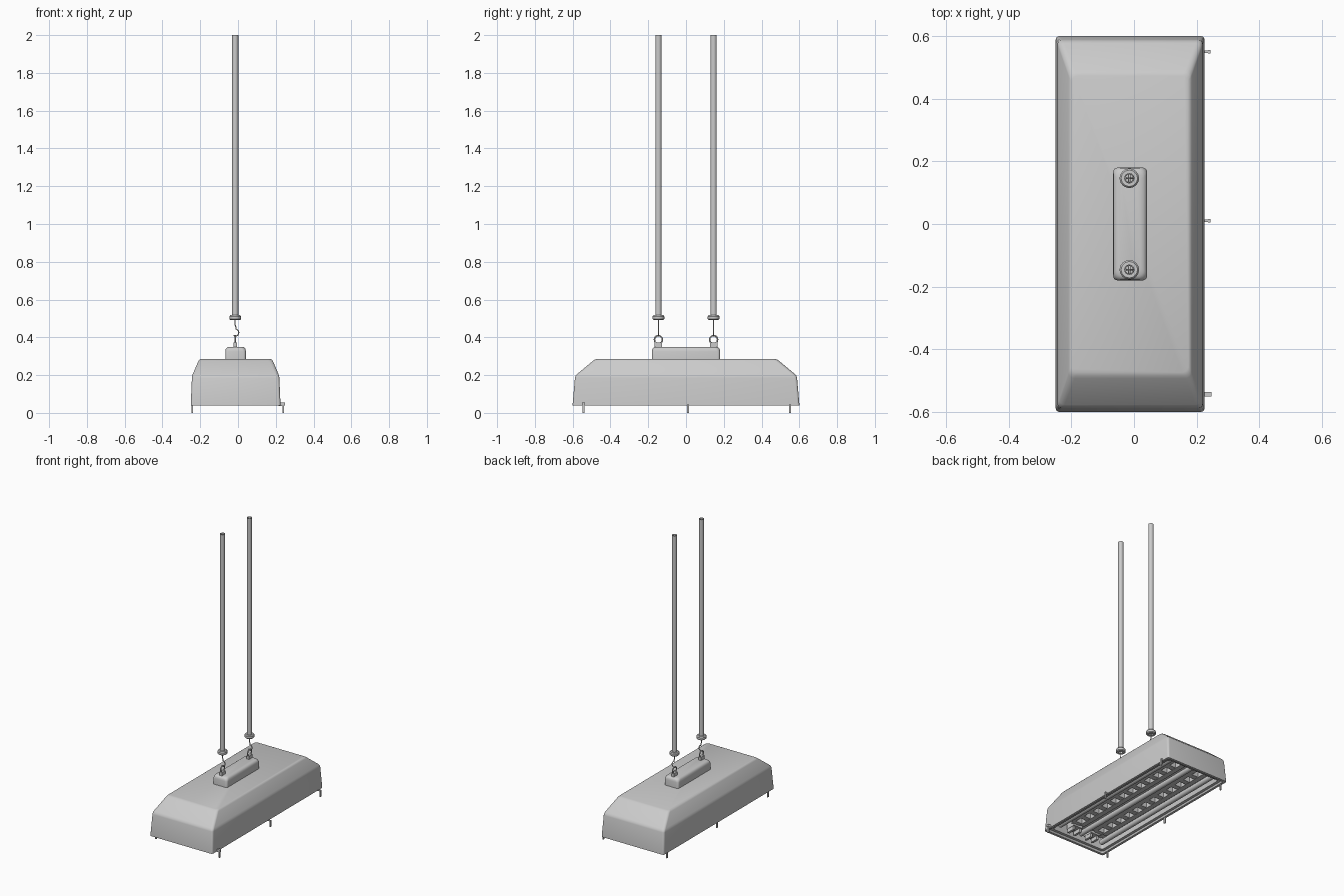
import bpy, bmesh, math
from mathutils import Vector

if "Cube" in bpy.data.objects:
    bpy.data.objects.remove(bpy.data.objects["Cube"])

CX = -0.0125  # centre line of the lamp


def finish(name, bm, angle=35):
    bmesh.ops.recalc_face_normals(bm, faces=bm.faces[:])
    me = bpy.data.meshes.new(name)
    bm.to_mesh(me)
    bm.free()
    ob = bpy.data.objects.new(name, me)
    bpy.context.collection.objects.link(ob)
    bpy.ops.object.select_all(action='DESELECT')
    ob.select_set(True)
    bpy.context.view_layer.objects.active = ob
    bpy.ops.object.shade_smooth_by_angle(angle=math.radians(angle))
    return ob


def rounded_loop(hx, hy, z, r, n=4):
    pts = []
    for k, (sx, sy) in enumerate([(1, 1), (-1, 1), (-1, -1), (1, -1)]):
        for i in range(n + 1):
            a = math.pi / 2 * (k + i / n)
            pts.append((CX + sx * (hx - r) + r * math.cos(a),
                        sy * (hy - r) + r * math.sin(a), z))
    return pts


def skin(bm, loops, closed=False):
    rows = [[bm.verts.new(p) for p in l] for l in loops]
    pairs = list(zip(rows, rows[1:]))
    if closed:
        pairs.append((rows[-1], rows[0]))
    for a, b in pairs:
        for i in range(len(a)):
            j = (i + 1) % len(a)
            bm.faces.new((a[i], a[j], b[j], b[i]))
    if not closed:
        bm.faces.new(rows[0])
        bm.faces.new(rows[-1])


def box(bm, x0, x1, y0, y1, z0, z1):
    v = bmesh.ops.create_cube(bm, size=1)['verts']
    for p in v:
        p.co = Vector(((x0 + x1) / 2 + p.co.x * (x1 - x0),
                       (y0 + y1) / 2 + p.co.y * (y1 - y0),
                       (z0 + z1) / 2 + p.co.z * (z1 - z0)))


def lathe(name, x, y, prof, n=24):
    # closed ring profile of (radius, z)
    bm = bmesh.new()
    loops = [[(x + r * math.cos(2 * math.pi * i / n), y + r * math.sin(2 * math.pi * i / n), z)
              for i in range(n)] for r, z in prof]
    skin(bm, loops, closed=True)
    return finish(name, bm)


def wire(name, pts, r, cyclic=False):
    cu = bpy.data.curves.new(name, 'CURVE')
    cu.dimensions = '3D'
    cu.bevel_depth = r
    cu.bevel_resolution = 2
    cu.use_fill_caps = True
    s = cu.splines.new('POLY')
    s.points.add(len(pts) - 1)
    for p, c in zip(s.points, pts):
        p.co = (*c, 1)
    s.use_cyclic_u = cyclic
    ob = bpy.data.objects.new(name, cu)
    bpy.context.collection.objects.link(ob)
    return ob


# housing: inner ceiling, inner wall, stepped rim, outer wall, sloped shoulders, top
bm = bmesh.new()
shell = [(.200, .560, .130, .015), (.200, .560, .052, .015), (.218, .578, .052, .015),
         (.222, .584, .040, .015), (.2375, .600, .040, .012), (.2375, .600, .046, .012),
         (.2315, .588, .185, .014), (.2305, .585, .195, .016), (.227, .577, .205, .018),
         (.197, .493, .275, .02), (.193, .484, .281, .02), (.186, .474, .285, .02)]
skin(bm, [rounded_loop(*s) for s in shell])
finish("housing", bm)

# ballast box on top
bm = bmesh.new()
skin(bm, [rounded_loop(.054, .180, .28, .014), rounded_loop(.054, .180, .325, .014)] +
     [rounded_loop(.054 - .02 * (1 - math.cos(a)), .18 - .02 * (1 - math.cos(a)),
                   .33 + .02 * math.sin(a), .022)
      for a in (0.3, 0.7, 1.1, math.pi / 2)])
finish("ballast_box", bm)

# louvre panels: two ladders of square openings
bm = bmesh.new()
N, Y0, Y1 = 12, -.46, .53
pitch = (Y1 - Y0) / N
for s in (-1, 1):
    c = CX + s * .09
    for e in (-1, 1):
        box(bm, c + e * .042 - .017, c + e * .042 + .017, Y0, Y1, .085, .125)
    for i in range(N + 1):
        y = Y0 + i * pitch
        box(bm, c - .03, c + .03, y - .018, y + .018, .087, .125)
finish("louvre_panels", bm)

# lamp tubes between the louvres
for k, x in enumerate((CX - .168, CX, CX + .168)):
    t = wire(f"lamp_tube_{k + 1}", [(x, -.53, .078), (x, .55, .078)], .018)
    t.data.bevel_resolution = 4

# sockets at the front end, plain bar at the back end
bm = bmesh.new()
for s in (-1, 1):
    c = CX + s * .07
    box(bm, c - .035, c + .035, -.54, -.47, .075, .13)
    for e in (-1, 1):
        box(bm, c + e * .025 - .008, c + e * .025 + .008, -.535, -.48, .05, .08)
box(bm, CX - .195, CX + .195, .535, .56, .07, .13)
finish("sockets", bm)

# latch pins under both long edges
bm = bmesh.new()
for y in (-.543, .01, .55):
    box(bm, -.245, -.237, y - .006, y + .006, 0, .044)
    box(bm, .236, .244, y - .006, y + .006, 0, .044)
    box(bm, .215, .244, y - .004, y + .004, .036, .044)
box(bm, .220, .248, -.550, -.536, .040, .056)
finish("latch_pins", bm)

# suspension: lug, ring, hook, collar and hollow rod on each side
X = -.015
for tag, y in (("front", -.146), ("back", .146)):
    bm = bmesh.new()
    s = 1 if y > 0 else -1
    box(bm, X - .010, X + .010, y - .020, y + .020, .345, .372)
    finish(f"{tag}_lug", bm)
    wire(f"{tag}_ring", [(X, y + .021 * math.cos(2 * math.pi * i / 24),
                          .388 + .021 * math.sin(2 * math.pi * i / 24)) for i in range(24)],
         .004, True)
    hook = [(X, y, .52), (X, y, .465), (X + .004, y, .452)]
    hook += [(X + .002 + .017 * math.cos(a), y, .425 + .019 * math.sin(a))
             for a in [math.radians(80 - 26 * i) for i in range(9)]]
    wire(f"{tag}_hook", hook, .003)
    lathe(f"{tag}_collar", X, y, [(.012, .492), (.026, .492), (.031, .497), (.031, .511),
                                  (.026, .517), (.012, .517)])
    lathe(f"{tag}_rod", X, y, [(.013, .51), (.0165, .51), (.0165, 2.0), (.013, 2.0)])
